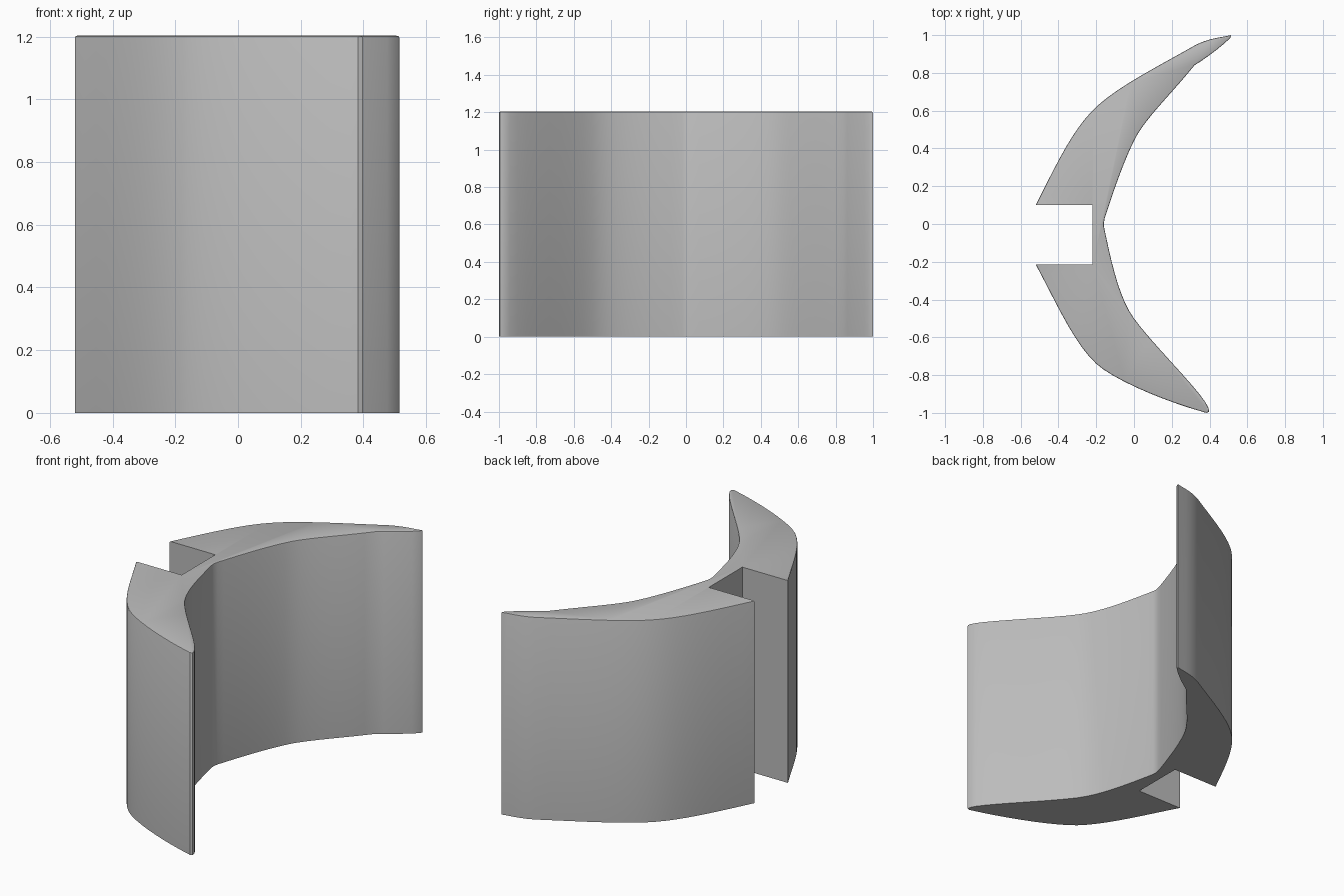
import bpy, bmesh, math
from mathutils import Vector
from mathutils.geometry import interpolate_bezier

cube = bpy.data.objects.get("Cube")
if cube:
    bpy.data.objects.remove(cube)

HEIGHT = 1.203
RIM = 0.006

grey = bpy.data.materials.new("plain grey")
grey.use_nodes = True
grey.diffuse_color = (0.5, 0.5, 0.5, 1)
grey.node_tree.nodes["Principled BSDF"].inputs["Base Color"].default_value = (0.5, 0.5, 0.5, 1)


def arc(a, b, c, d, steps=10):
    """Points along one smooth stretch of the outline."""
    return [p.to_2d() for p in interpolate_bezier(
        *(Vector((*q, 0)) for q in (a, b, c, d)), steps)]


# Crescent outline, counter-clockwise from the back tip to the slot
outline = [Vector((0.515, 1.0))]
outline += arc((0.48, 0.993), (0.43, 0.985), (0.38, 0.975), (0.33, 0.95), 5)
outline += arc((0.33, 0.95), (0.1, 0.82), (-0.11, 0.715), (-0.22, 0.6))[1:]
outline += arc((-0.22, 0.6), (-0.33, 0.49), (-0.42, 0.3), (-0.52, 0.1))[1:]

# Square slot
outline += [Vector((-0.22, 0.1)), Vector((-0.22, -0.215))]

# Front half of the outer curve and the front tip
outline += arc((-0.52, -0.215), (-0.42, -0.4), (-0.32, -0.63), (-0.2, -0.74))
outline += arc((-0.2, -0.74), (-0.1, -0.83), (0.17, -0.94), (0.36, -0.993))[1:]
outline += [Vector((0.383, -1.0)), Vector((0.397, -0.994))]

# Hollow inner curve
outline += arc((0.395, -0.975), (0.37, -0.9), (0.1, -0.64), (0, -0.5))
outline += arc((0, -0.5), (-0.08, -0.39), (-0.12, -0.2), (-0.158, -0.02))[1:]
outline += [Vector((-0.16, 0.0))]
outline += arc((-0.155, 0.03), (-0.12, 0.14), (-0.06, 0.32), (0, 0.44))
outline += arc((0, 0.44), (0.05, 0.55), (0.2, 0.69), (0.32, 0.84))[1:]
outline += arc((0.32, 0.84), (0.37, 0.87), (0.46, 0.935), (0.51, 0.985), 6)[1:]

# Extrude the outline upwards
bm = bmesh.new()
base = bm.faces.new([bm.verts.new((p.x, p.y, 0)) for p in outline])
top = bmesh.ops.extrude_face_region(bm, geom=[base], use_keep_orig=True)
for v in (g for g in top["geom"] if isinstance(g, bmesh.types.BMVert)):
    v.co.z = HEIGHT
bmesh.ops.recalc_face_normals(bm, faces=bm.faces[:])


def in_slot(edge):
    a, b = (v.co for v in edge.verts)
    return all(-0.22 < p.y < 0.11 and p.x < -0.2 for p in (a, b))


# Ease the top rim everywhere but in the slot
rim = [e for e in bm.edges
       if all(v.co.z > HEIGHT - 0.01 for v in e.verts) and not in_slot(e)]
bmesh.ops.bevel(bm, geom=rim, offset=RIM, segments=2, profile=0.5,
                affect='EDGES', clamp_overlap=True)

mesh = bpy.data.meshes.new("crescent_block")
bm.to_mesh(mesh)
bm.free()
mesh.materials.append(grey)
block = bpy.data.objects.new("crescent_block", mesh)
bpy.context.scene.collection.objects.link(block)

# Smooth sides with crisp corners
bpy.context.view_layer.objects.active = block
block.select_set(True)
bpy.ops.object.shade_smooth_by_angle(angle=math.radians(30))
